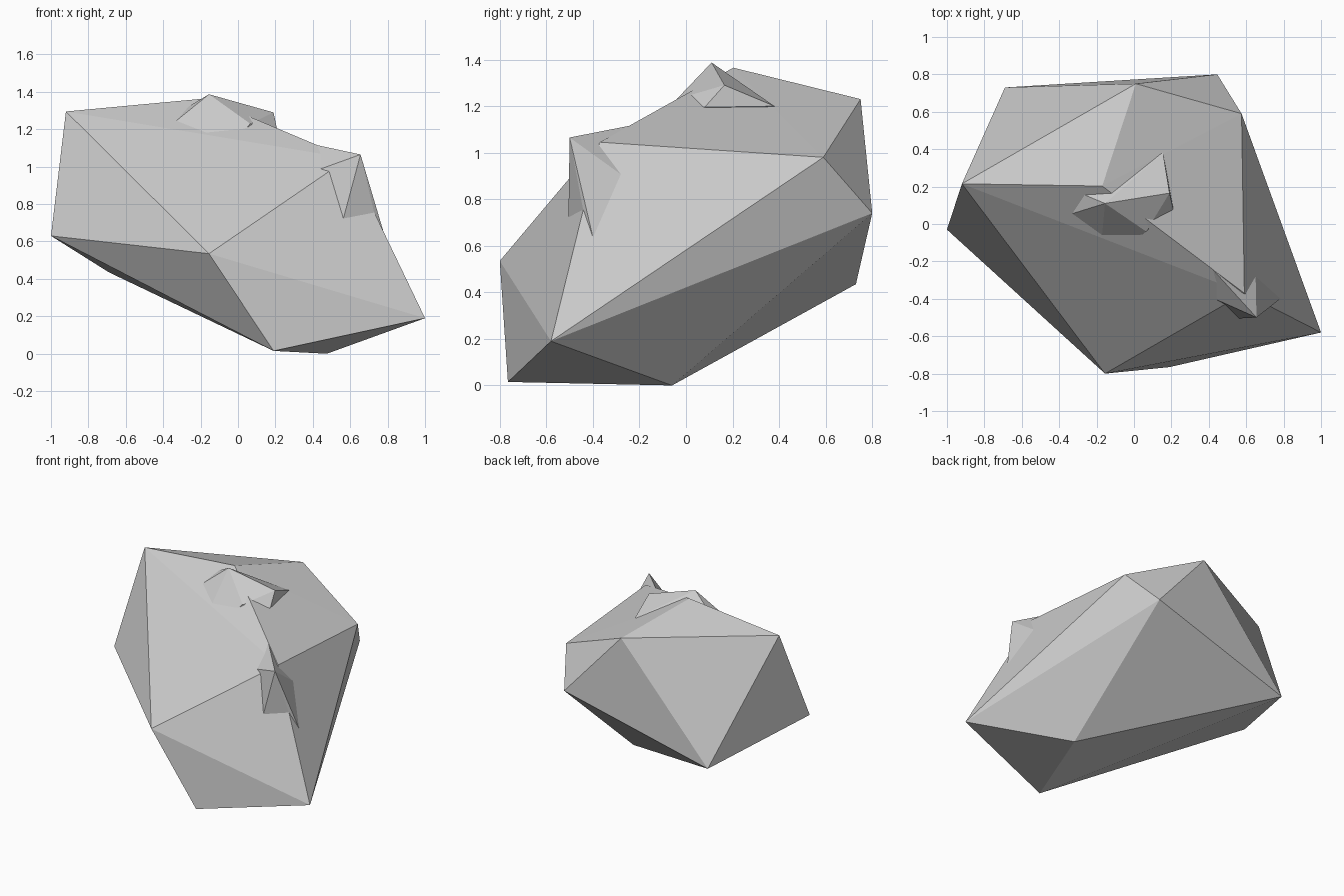
import bpy, bmesh

def faceted_rock(name, points):
    """Flat-faced stone wrapped around a few corner points."""
    bm = bmesh.new()
    for p in points:
        bm.verts.new(p)
    res = bmesh.ops.convex_hull(bm, input=bm.verts[:])
    loose = [v for v in bm.verts if not v.link_faces]
    bmesh.ops.delete(bm, geom=loose, context='VERTS')
    bmesh.ops.recalc_face_normals(bm, faces=bm.faces[:])
    mesh = bpy.data.meshes.new(name)
    bm.to_mesh(mesh)
    bm.free()
    obj = bpy.data.objects.new(name, mesh)
    bpy.context.collection.objects.link(obj)
    return obj

# Main boulder: twelve corners
faceted_rock("boulder", [
    (-0.92, 0.215, 1.295), (-1.0, -0.03, 0.63), (-0.69, 0.73, 0.435),
    (0.19, -0.765, 0.015), (0.475, -0.06, 0.0), (1.0, -0.58, 0.19),
    (-0.155, -0.8, 0.535), (0.01, 0.75, 1.23), (0.445, 0.8, 0.74),
    (0.575, 0.59, 0.98), (0.59, -0.37, 1.045), (-0.17, 0.203, 1.365)])

# Small stone breaking through the top
faceted_rock("top_chip", [
    (-0.155, 0.11, 1.387), (-0.38, 0.04, 1.205), (0.065, -0.04, 1.23),
    (0.19, 0.165, 1.29), (0.21, 0.08, 1.195), (0.155, 0.38, 1.2),
    (-0.18, -0.16, 1.06), (-0.07, -0.155, 1.06), (-0.3, 0.17, 1.3),
    (0.0, 0.15, 1.0)])

# Small jagged stone on the right front corner
faceted_rock("side_chip", [
    (0.655, -0.5, 1.065), (0.40, -0.22, 1.12), (0.42, -0.395, 0.98),
    (0.56, -0.505, 0.71), (0.73, -0.44, 0.745), (0.795, -0.39, 0.595),
    (0.65, -0.27, 0.9), (0.5, -0.3, 0.8)])
